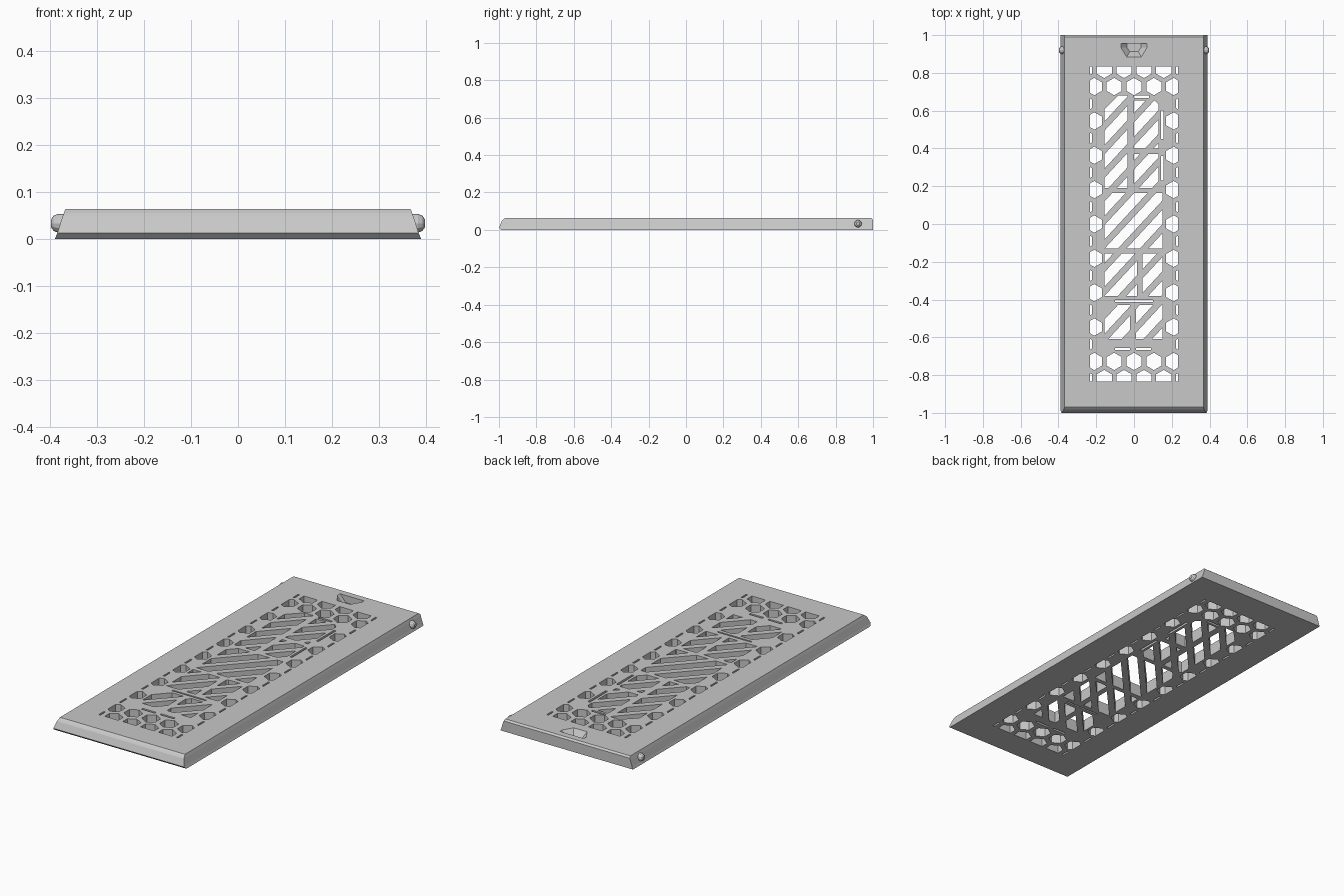
import bpy, bmesh, math
from mathutils import Matrix

if "Cube" in bpy.data.objects:
    bpy.data.objects.remove(bpy.data.objects["Cube"], do_unlink=True)

grey = bpy.data.materials.new("satin_grey")
grey.use_nodes = True
grey.diffuse_color = (0.58, 0.58, 0.58, 1)
grey.node_tree.nodes["Principled BSDF"].inputs["Base Color"].default_value = grey.diffuse_color


def finish(name, bm):
    bmesh.ops.recalc_face_normals(bm, faces=bm.faces)
    mesh = bpy.data.meshes.new(name)
    bm.to_mesh(mesh)
    bm.free()
    obj = bpy.data.objects.new(name, mesh)
    mesh.materials.append(grey)
    bpy.context.collection.objects.link(obj)
    return obj


def loft(bm, rings):
    """Join rings of 3D points into a closed solid."""
    loops = [[bm.verts.new(p) for p in ring] for ring in rings]
    n = len(loops[0])
    for low, high in zip(loops, loops[1:]):
        for i in range(n):
            j = (i + 1) % n
            bm.faces.new((low[i], low[j], high[j], high[i]))
    bm.faces.new(loops[0][::-1])
    bm.faces.new(loops[-1])


def clip(poly, a, b, c):
    """Keep the part of a convex outline where a*x + b*y <= c."""
    out = []
    for p, q in zip(poly, poly[1:] + poly[:1]):
        dp, dq = a * p[0] + b * p[1] - c, a * q[0] + b * q[1] - c
        if dp <= 0:
            out.append(p)
        if dp * dq < 0:
            t = dp / (dp - dq)
            out.append((p[0] + t * (q[0] - p[0]), p[1] + t * (q[1] - p[1])))
    return out


def box_clip(poly, x0, x1, y0, y1):
    for plane in ((-1, 0, -x0), (1, 0, x1), (0, -1, -y0), (0, 1, y1)):
        poly = clip(poly, *plane)
    return poly


def area(poly):
    return abs(sum(p[0] * q[1] - q[0] * p[1] for p, q in zip(poly, poly[1:] + poly[:1]))) / 2


def rect(x0, x1, y0, y1):
    return [(x0, y0), (x1, y0), (x1, y1), (x0, y1)]


# Panel body: levels of height, half width, front and back
bm = bmesh.new()
levels = [(0, .389, -.988, 1), (.012, .384, -1, 1), (.047, .373, -.985, 1),
          (.055, .37, -.978, 1), (.063, .367, -.968, .99)]
loft(bm, [[(x, y, z) for x, y in rect(-w, w, f, b)] for z, w, f, b in levels])
panel = finish("panel", bm)

holes = []

# Border of hexagonal holes, trimmed at the edge of the field
pitch, radius = .105, .046
for row in range(-9, 10):
    shift = .5 * (row % 2)
    for col in range(-3, 4):
        cx, cy = (col + shift) * pitch, row * pitch * math.sqrt(3) / 2
        if abs(cy) < .7 and abs(cx) < .2:
            continue
        hexagon = [(cx + radius * math.sin(k * math.pi / 3),
                    cy + radius * math.cos(k * math.pi / 3)) for k in range(6)]
        holes.append(box_clip(hexagon, -.232, .232, -.835, .835))

# Diagonal slots, grouped in zones separated by ribs
zones = [(-.155, -.035, .19, .68), (0, .13, .4, .655), (0, .13, .19, .37),
         (-.155, .15, -.13, .165), (-.155, .015, -.38, -.155),
         (.045, .15, -.38, -.155), (-.155, -.02, -.61, -.43), (.01, .15, -.61, -.43)]
step, slope, half = .125, 1.08, .038
for k in range(-7, 8):
    c = k * step
    band = [(-.2, -.2 * slope + c - half), (.2, .2 * slope + c - half),
            (.2, .2 * slope + c + half), (-.2, -.2 * slope + c + half)]
    for zone in zones:
        slot = box_clip(band, *zone)
        # Rounded field corners
        for sx in (-1, 1):
            for sy in (-1, 1):
                if slot:
                    slot = clip(slot, sx, sy, .765)
        holes.append(slot)

# Narrow slots framing the field
holes += [rect(-.1, -.02, -.668, -.656), rect(.01, .09, -.668, -.656),
          rect(0, .08, .668, .68), rect(.144, .156, .23, .36), rect(.144, .156, .45, .6),
          rect(-.1, .1, -.412, -.403)]
# Curved corner slots
for sx, sy in ((-1, 1), (1, 1), (-1, -1), (1, -1)):
    arc = [math.radians(15 + 15 * i) for i in range(5)]
    for a, b in zip(arc, arc[1:]):
        mid = [(sx * (.085 + r * math.cos(t)), sy * (.585 + r * math.sin(t)))
               for r, t in ((.096, a), (.106, a), (.106, b), (.096, b))]
        holes.append(mid)


def cut(name, bm):
    cutter = finish(name, bm)
    cutter.hide_render = True
    mod = panel.modifiers.new(name, 'BOOLEAN')
    mod.operation, mod.solver, mod.object = 'DIFFERENCE', 'EXACT', cutter
    mod.use_self = True
    bpy.context.view_layer.objects.active = panel
    bpy.ops.object.modifier_apply(modifier=name)
    bpy.data.objects.remove(cutter, do_unlink=True)


bm = bmesh.new()
for hole in holes:
    if len(hole) > 2 and area(hole) > .0003:
        loft(bm, [[(x, y, z) for x, y in hole] for z in (-.05, .12)])
cut("slot_cutter", bm)

# Finger recess near the back edge, narrowing downward
bm = bmesh.new()
rings = []
for z, wide, narrow, front in ((.025, .037, .022, .912), (.07, .076, .042, .88)):
    rings.append([(-wide, .956, z), (-wide, .935, z), (-narrow, front, z),
                  (narrow, front, z), (wide, .935, z), (wide, .956, z)])
loft(bm, rings)
cut("recess_cutter", bm)

# Pivot studs on both long sides
for side, name in ((-1, "right_stud"), (1, "left_stud")):
    bm = bmesh.new()
    rings = [[(side * x, .92 + r * math.cos(t * math.pi / 6), .033 + r * math.sin(t * math.pi / 6))
              for t in range(12)] for x, r in ((.36, .02), (.383, .02), (.392, .016), (.397, .009))]
    loft(bm, rings)
    finish(name, bm)
